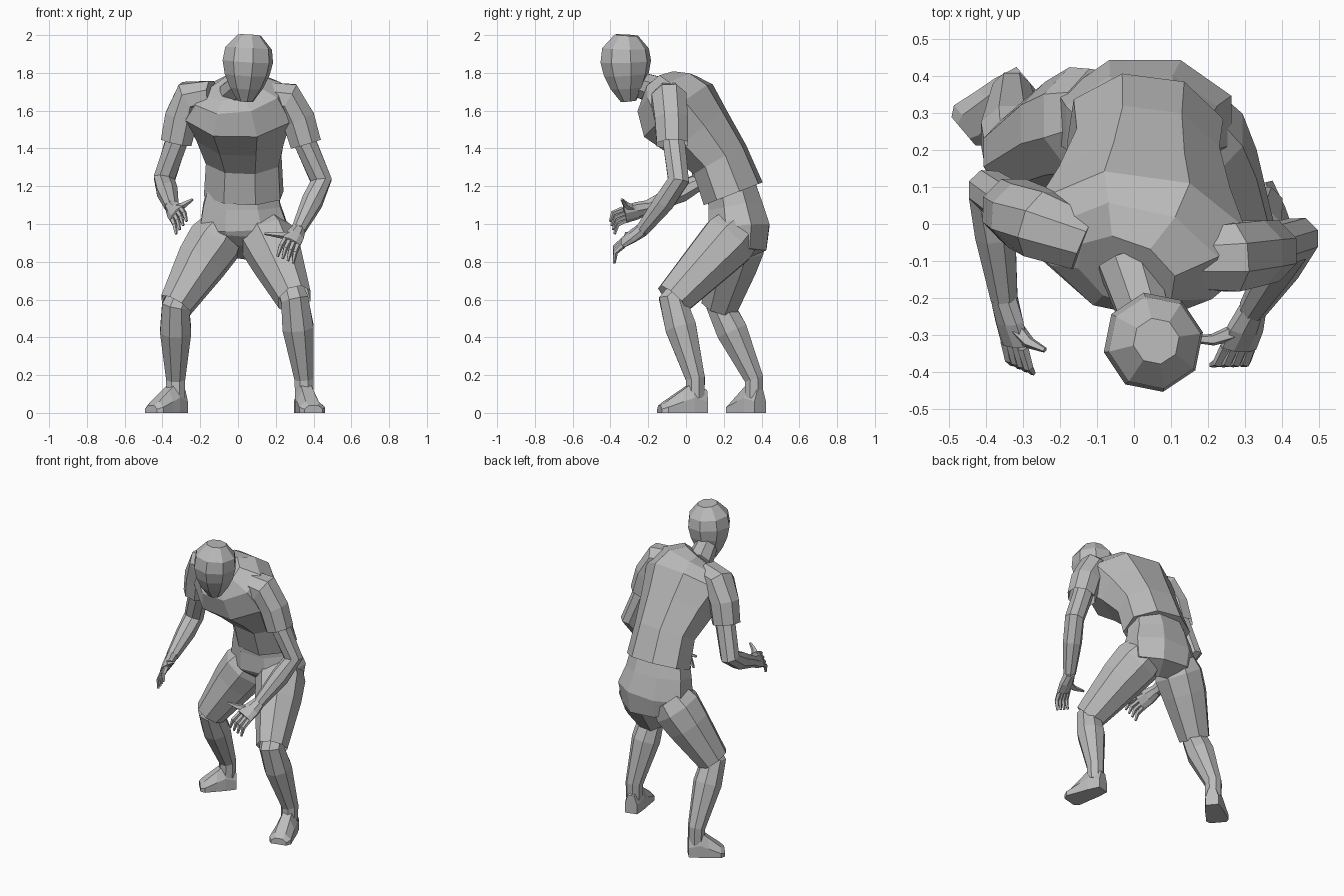
import bpy
import bmesh
from math import cos, sin, pi
from mathutils import Vector

default_cube = bpy.data.objects.get("Cube")
if default_cube:
    bpy.data.objects.remove(default_cube, do_unlink=True)

# Single plain material
grey = bpy.data.materials.new("plain_grey")
grey.use_nodes = True
colour = (.5, .5, .5, 1)
grey.diffuse_color = colour
grey.node_tree.nodes["Principled BSDF"].inputs["Base Color"].default_value = colour


def polygon(sides):
    """Regular profile whose flats and corners straddle a unit circle."""
    step = 2 * pi / sides
    size = 1.05
    return [(size * cos(step * (i + .5)), size * sin(step * (i + .5))) for i in range(sides)]


ROUND = polygon(8)
FINGER = polygon(5)
SOLE = [(-1, -1), (1, -1), (1, 0), (.5, 1), (-.5, 1), (-1, 0)]
SIDEWAYS = Vector((1, 0, 0))
FORWARD = Vector((0, -1, 0))
UP = Vector((0, 0, 1))


def loft(name, points, widths, depths=None, profile=ROUND, across=SIDEWAYS,
         open_hem=False, facing=None):
    """Skin a profile along a path; rings stand square to the path or to facing."""
    points = [Vector(point) for point in points]
    depths = depths or widths
    last = len(points) - 1
    mesh = bmesh.new()
    loops = []
    for i, (point, width, depth) in enumerate(zip(points, widths, depths)):
        tangent = facing or (points[min(i + 1, last)] - points[max(i - 1, 0)]).normalized()
        wide = (across - tangent * across.dot(tangent)).normalized()
        deep = tangent.cross(wide)
        loops.append([mesh.verts.new(point + wide * u * width + deep * v * depth)
                      for u, v in profile])
    for low, high in zip(loops, loops[1:]):
        for j in range(len(profile)):
            mesh.faces.new((low[j - 1], low[j], high[j], high[j - 1]))
    mesh.faces.new(loops[0])
    if not open_hem:
        mesh.faces.new(loops[-1])
    bmesh.ops.recalc_face_normals(mesh, faces=mesh.faces)
    data = bpy.data.meshes.new(name)
    mesh.to_mesh(data)
    mesh.free()
    data.materials.append(grey)
    part = bpy.data.objects.new(name, data)
    bpy.context.collection.objects.link(part)


def build_arm(side, shoulder, elbow, wrist):
    collar = shoulder.lerp(neck_base, .5)
    hem = shoulder.lerp(elbow, .55)
    upper = shoulder.lerp(hem, .45) + SIDEWAYS * shoulder.x * .06
    loft(side + "_sleeve", [collar, shoulder, upper, hem + FORWARD * .01],
         [.08, .095, .09, .085], across=FORWARD, open_hem=True)
    forearm = elbow.lerp(wrist, .4) - UP * .01
    loft(side + "_arm", [upper, hem, elbow, forearm, wrist], [.06, .06, .058, .056, .037])


def build_hand(side, wrist, fingertip, thumb_tip):
    """Flat palm, four curled fingers fanned towards the thumb, and the thumb."""
    direction = (fingertip - wrist).normalized()
    reach = thumb_tip - wrist
    spread = (reach - direction * reach.dot(direction)).normalized()
    knuckles = wrist.lerp(fingertip, .55) + (FORWARD + UP) * .02
    middle = wrist.lerp(knuckles, .5)
    loft(side + "_palm", [wrist, middle, knuckles], [.036, .05, .052], [.035, .03, .02],
         across=spread)
    for i, name in enumerate(("little", "ring", "middle", "index")):
        fan = spread * (i - 1.5)
        root = knuckles + fan * .025
        end = fingertip + fan * .03
        bend = root.lerp(end, .55) + (FORWARD + UP) * .015
        loft(f"{side}_{name}_finger", [root, bend, end], [.015, .013, .007],
             profile=FINGER, across=spread)
    joint = middle.lerp(thumb_tip, .55) + FORWARD * .015
    loft(side + "_thumb", [middle, joint, thumb_tip], [.025, .016, .007],
         profile=FINGER, across=UP)


def build_leg(side, hip, knee, ankle, toe):
    thigh = hip.lerp(knee, .45) + (UP - FORWARD) * .01
    loft(side + "_shorts_leg", [hip, hip.lerp(thigh, .4), thigh, knee],
         [.12, .145, .135, .09], [.13, .15, .135, .1], open_hem=True)
    calf = knee.lerp(ankle, .35)
    loft(side + "_shin", [knee.lerp(thigh, .3), knee, calf, ankle, ankle - UP * .1],
         [.07, .075, .085, .052, .05])
    # Shoe runs from heel to toe along the ground
    ground = Vector((ankle.x, ankle.y, 0))
    heights = [.06, .08, .06, .03, .02]
    stations = [ground.lerp(toe, t) + UP * height
                for t, height in zip((-.3, .1, .4, .85, 1), heights)]
    loft(side + "_shoe", stations, [.04, .055, .06, .07, .05], heights, profile=SOLE,
         facing=(toe - ground).normalized())


# Head, chin to crown, with the brow set forward of both
chin = Vector((.04, -.3, 1.65))
crown = Vector((.06, -.31, 2))
skull = [.04, .085, .115, .13, .12, .06]
loft("head", [chin.lerp(crown, i / 5) + FORWARD * width * .1 for i, width in enumerate(skull)],
     skull, across=SIDEWAYS + FORWARD * .2)

# Neck
neck_base = Vector((-.02, -.1, 1.69))
loft("neck", [neck_base, chin.lerp(crown, .3)], [.08, .065])

# Shirt leaning forward, left shoulder leading
girth = [.21, .2, .24, .29, .23, .14]
loft("shirt", [(.03, .25, 1.16), (.03, .18, 1.34), (.02, .07, 1.48),
               (.01, -.04, 1.6), (0, -.1, 1.69), (-.02, -.13, 1.73)],
     girth, [width * .77 for width in girth], across=SIDEWAYS + FORWARD * .15)

# Seat of the shorts, waist to crotch
seat = [.18, .21, .24, .22, .1]
loft("shorts_seat", [(.03, .23, 1.24), (.02, .26, 1.1), (.03, .28, .98), (.03, .28, .9),
                     (.02, .25, .85)], seat, [width * .7 for width in seat])

# Limbs from their joints
limbs = {
    "left": {
        "shoulder": (.26, -.09, 1.66), "elbow": (.44, -.04, 1.23), "wrist": (.32, -.23, .97),
        "fingertip": (.25, -.38, .81), "thumb": (.14, -.31, .95),
        "hip": (.13, .28, .97), "knee": (.3, -.07, .6), "ankle": (.35, .05, .18),
        "toe": (.4, -.14, 0)},
    "right": {
        "shoulder": (-.25, 0, 1.67), "elbow": (-.39, .09, 1.24), "wrist": (-.35, -.2, 1.09),
        "fingertip": (-.3, -.39, .98), "thumb": (-.24, -.34, 1.13),
        "hip": (-.08, .29, .97), "knee": (-.33, .18, .57), "ankle": (-.33, .36, .18),
        "toe": (-.46, .25, 0)},
}
for side, places in limbs.items():
    joint = {name: Vector(place) for name, place in places.items()}
    build_arm(side, joint["shoulder"], joint["elbow"], joint["wrist"])
    build_hand(side, joint["wrist"], joint["fingertip"], joint["thumb"])
    build_leg(side, joint["hip"], joint["knee"], joint["ankle"], joint["toe"])
